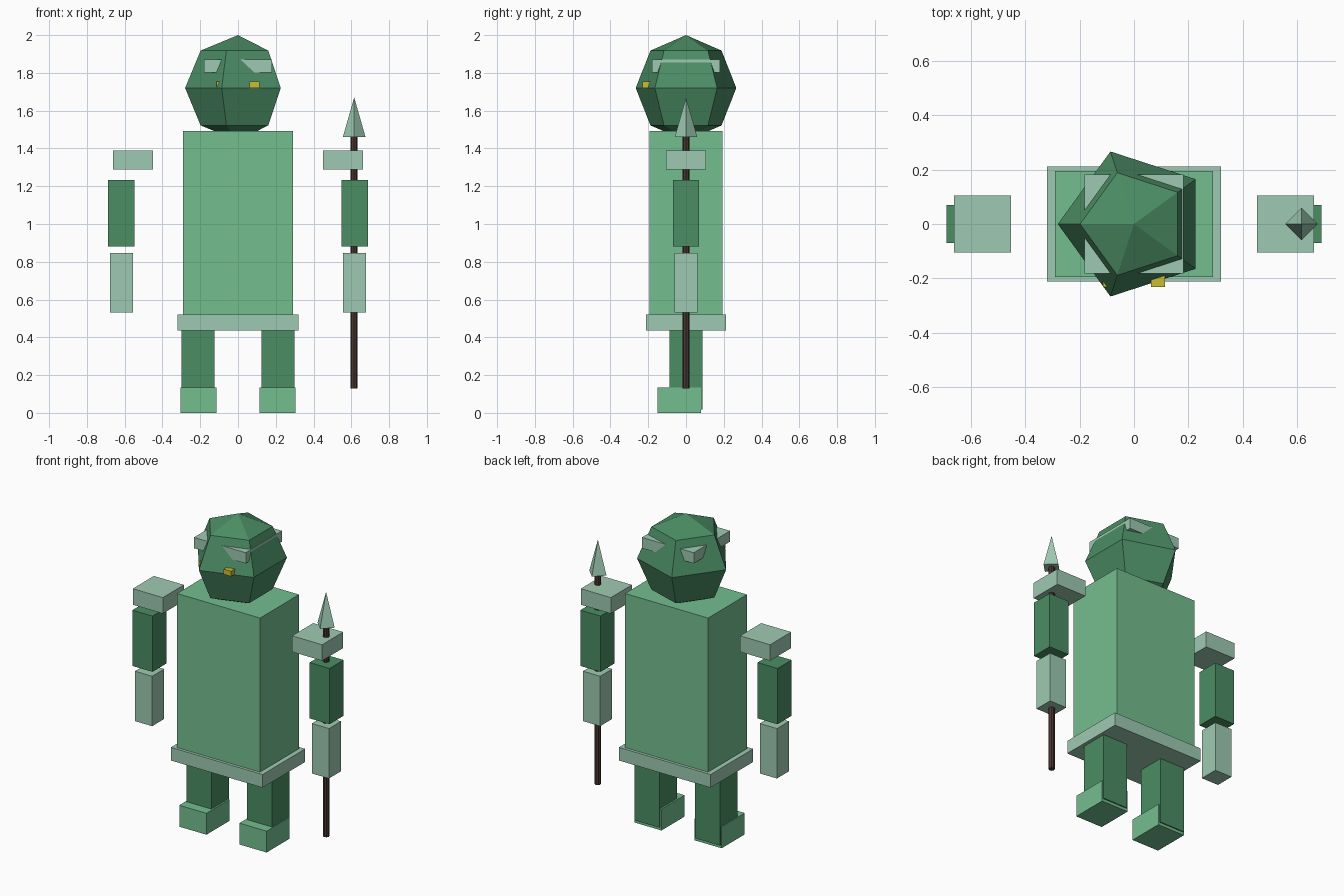
import bpy
import math

if "Cube" in bpy.data.objects:
    bpy.data.objects.remove(bpy.data.objects["Cube"])


def material(name, r, g, b):
    def lin(c):
        c /= 255
        return c / 12.92 if c <= 0.04045 else ((c + 0.055) / 1.055) ** 2.4
    m = bpy.data.materials.new(name)
    m.diffuse_color = (lin(r), lin(g), lin(b), 1)
    m.use_nodes = True
    m.node_tree.nodes["Principled BSDF"].inputs["Base Color"].default_value = m.diffuse_color
    return m


MID = material("mid green", 116, 190, 143)
DARK = material("dark green", 75, 141, 100)
PALE = material("pale green", 158, 202, 178)
BROWN = material("dark brown", 74, 54, 48)
YELLOW = material("yellow", 200, 190, 50)


def finish(name, mat):
    ob = bpy.context.object
    ob.name = name
    ob.data.materials.append(mat)
    return ob


def box(name, mat, x, y, z):
    """Box from (min, max) ranges."""
    bpy.ops.mesh.primitive_cube_add(size=1)
    ob = finish(name, mat)
    for i, (lo, hi) in enumerate((x, y, z)):
        ob.location[i] = (lo + hi) / 2
        ob.scale[i] = hi - lo
    bpy.ops.object.transform_apply()
    return ob


def pair(name, mat, x, y, z):
    """Mirrored left and right boxes."""
    box("right_" + name, mat, x, y, z)
    box("left_" + name, mat, (-x[1], -x[0]), y, z)


# Torso and belt
box("torso", MID, (-0.29, 0.29), (-0.194, 0.194), (0.52, 1.492))
box("belt", PALE, (-0.32, 0.32), (-0.212, 0.212), (0.437, 0.52))

# Legs and feet
pair("leg", DARK, (0.125, 0.299), (-0.087, 0.087), (0.018, 0.437))
pair("foot", MID, (0.115, 0.305), (-0.15, 0.08), (0, 0.135))

# Arms
pair("shoulder_pad", PALE, (0.451, 0.661), (-0.105, 0.105), (1.288, 1.389))
pair("upper_arm", DARK, (0.548, 0.688), (-0.07, 0.07), (0.881, 1.233))
pair("forearm", PALE, (0.557, 0.677), (-0.06, 0.06), (0.532, 0.847))

# Five-sided faceted head, one corner pointing to -x
bpy.ops.mesh.primitive_uv_sphere_add(segments=5, ring_count=4, radius=0.28,
                                     location=(0, 0, 1.72))
head = finish("head", DARK)
corner = max(head.data.vertices, key=lambda v: v.co.x ** 2 + v.co.y ** 2).co
head.rotation_euler.z = math.pi - math.atan2(corner.y, corner.x)
bpy.ops.object.transform_apply()

# Headband block whose corners break through the head
box("headband", PALE, (-0.181, 0.181), (-0.181, 0.181), (1.802, 1.87))
pair("eye", YELLOW, (0.062, 0.113), (-0.231, -0.17), (1.721, 1.754))

# Spear
bpy.ops.mesh.primitive_cylinder_add(vertices=8, radius=0.0185, depth=1.33,
                                    location=(0.615, 0, 0.795))
finish("spear_shaft", BROWN)
bpy.ops.mesh.primitive_cone_add(vertices=4, radius1=0.06, radius2=0, depth=0.21,
                                location=(0.615, 0, 1.565))
finish("spear_tip", PALE)
